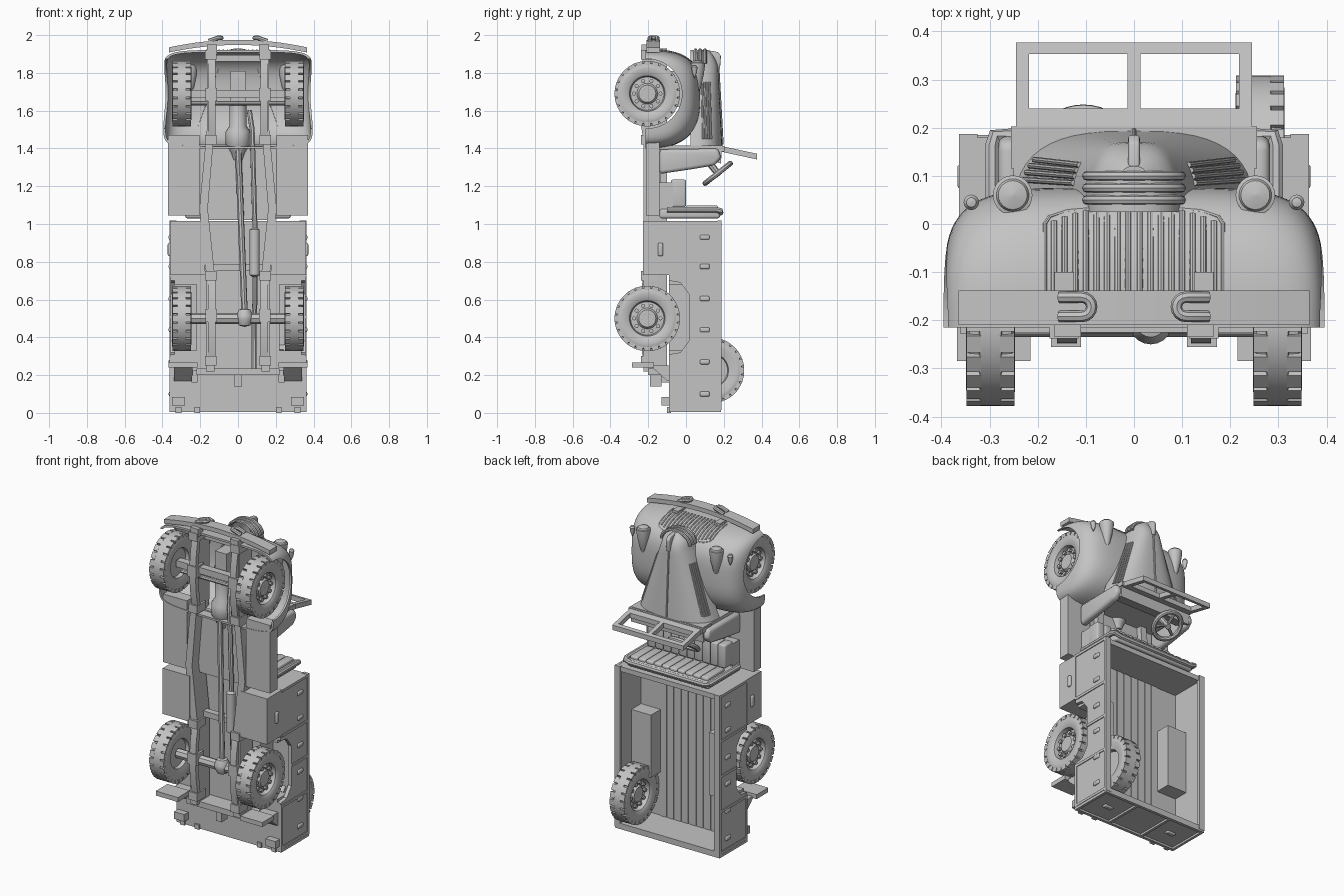
import bpy, bmesh, math
from mathutils import Vector, Matrix

cube = bpy.data.objects.get("Cube")
if cube:
    bpy.data.objects.remove(cube, do_unlink=True)

paint = bpy.data.materials.new("plain_grey")
paint.use_nodes = True
GREY = (0.55, 0.55, 0.55, 1)
paint.diffuse_color = GREY
paint.node_tree.nodes["Principled BSDF"].inputs["Base Color"].default_value = GREY
parts = []


def add(name, data, mirror=False):
    ob = bpy.data.objects.new(name, data)
    bpy.context.collection.objects.link(ob)
    if not data.materials:
        data.materials.append(paint)
    if mirror:
        ob.modifiers.new("mirror", "MIRROR")
    parts.append(ob)
    return ob


def finish(name, bm, mirror=False):
    bmesh.ops.recalc_face_normals(bm, faces=bm.faces)
    me = bpy.data.meshes.new(name)
    bm.to_mesh(me)
    bm.free()
    return add(name, me, mirror)


def prism(name, axis, a, b, pts, mirror=False, bevel=0):
    """Extrude a 2D outline along one axis."""
    place = {"x": lambda d, p, q: (d, p, q), "y": lambda d, p, q: (p, d, q)}[axis]
    bm = bmesh.new()
    lo, hi = ([bm.verts.new(place(d, *p)) for p in pts] for d in (a, b))
    bm.faces.new(lo)
    bm.faces.new(hi[::-1])
    for i in range(len(pts)):
        j = (i + 1) % len(pts)
        bm.faces.new((lo[i], lo[j], hi[j], hi[i]))
    ob = finish(name, bm, mirror)
    if bevel:
        m = ob.modifiers.new("bevel", "BEVEL")
        m.width, m.segments = bevel, 3
    return ob


def box(name, x, y, z, mirror=False, bevel=0):
    return prism(name, "x", *x, [(y[0], z[0]), (y[1], z[0]), (y[1], z[1]), (y[0], z[1])], mirror, bevel)


def tube(name, pts, r, mirror=False, cyclic=False):
    cu = bpy.data.curves.new(name, "CURVE")
    cu.dimensions, cu.bevel_depth, cu.bevel_resolution, cu.use_fill_caps = "3D", r, 2, True
    sp = cu.splines.new("POLY")
    sp.points.add(len(pts) - 1)
    for p, co in zip(sp.points, pts):
        p.co = (*co, 1)
    sp.use_cyclic_u = cyclic
    return add(name, cu, mirror)


def spin(bm, profile, origin, axis, n=32):
    """Turn (radius, offset) pairs about an axis."""
    rot = Vector(axis).to_track_quat("Z", "Y").to_matrix()
    rings = [[bm.verts.new(Vector(origin) + rot @ Vector((max(r, 1e-4) * math.cos(k * math.tau / n),
              max(r, 1e-4) * math.sin(k * math.tau / n), t))) for k in range(n)] for r, t in profile]
    for a, b in zip(rings, rings[1:]):
        for k in range(n):
            bm.faces.new((a[k], a[(k + 1) % n], b[(k + 1) % n], b[k]))
    bm.faces.new(rings[0][::-1])
    bm.faces.new(rings[-1])


def lathe(name, profile, origin, axis, mirror=False, n=32):
    bm = bmesh.new()
    spin(bm, profile, origin, axis, n)
    return finish(name, bm, mirror)


def spow(v, e):
    return math.copysign(abs(v) ** e, v)


def grid(name, rows, cap=False):
    bm = bmesh.new()
    vs = [[bm.verts.new(p) for p in row] for row in rows]
    for a, b in zip(vs, vs[1:]):
        for i in range(len(a) - 1):
            bm.faces.new((a[i], a[i + 1], b[i + 1], b[i]))
    if cap:
        bm.faces.new(vs[0][::-1])
        bm.faces.new(vs[-1])
    return finish(name, bm)


# Wheels: tyre, dished rim, close-set edge lugs and bolts in one shared mesh
bm = bmesh.new()
spin(bm, [(0, -.02), (.085, -.02), (.09, -.04), (.13, -.051), (.15, -.05), (.16, -.044), (.163, -.024), (.173, -.022),
          (.173, .022), (.163, .024), (.16, .044), (.15, .05), (.13, .051), (.1, .045), (.094, .04), (.088, .012),
          (.055, .015), (.045, .03), (0, .03)], (0, 0, 0), (1, 0, 0), 48)
for side in (-1, 1):
    for k in range(24):
        turn = Matrix.Rotation(k * math.tau / 24, 4, "X")
        bmesh.ops.create_cube(bm, size=1, matrix=turn @ Matrix.Translation((side * .035, 0, .162))
                              @ Matrix.Diagonal((.03, .036, .022, 1)))
for n, r, size in ((10, .07, .011), (6, .03, .006)):
    for k in range(n):
        a = k * math.tau / n
        spin(bm, [(size, .005), (size, .03), (0, .032)], (0, r * math.cos(a), r * math.sin(a)), (1, 0, 0), 8)
wheel = finish("front_left_wheel", bm)
wheel.location = (.298, -.205, 1.69)
for name, loc, flip in (("front_right_wheel", (-.298, -.205, 1.69), 1), ("rear_left_wheel", (.298, -.205, .5), 0),
                        ("rear_right_wheel", (-.298, -.205, .5), 1), ("spare_wheel", (.262, .135, .225), 1)):
    w = add(name, wheel.data.copy())
    w.location = loc
    w.rotation_euler.z = flip * math.pi


# Front body: hollow shell, full at the front, sloping at the back, with wheel openings
def shell(phi, th):
    k = abs(math.cos(phi))
    c = math.cos(th)
    return (.39 * spow(math.sin(phi), .4), -.215 + .285 * k ** .42 * abs(math.sin(th)) ** .75,
            1.66 + .255 * k ** .17 * spow(c, .55 if c > 0 else .78))


body = grid("front_body", [[shell(math.pi * (i / 40 - .5) * .998, math.pi * j / 36) for j in range(37)]
                           for i in range(41)])
m = body.modifiers.new("thickness", "SOLIDIFY")
m.thickness, m.offset = .012, 0
cutter = lathe("wheel_cutter", [(.184, -.5), (.184, .5)], (0, -.205, 1.69), (1, 0, 0), n=48)
core = box("wheel_cutter_core", (-.27, .27), (-.6, .4), (1.2, 2.2))
for target, tool in ((cutter, core), (body, cutter)):
    m = target.modifiers.new("cut", "BOOLEAN")
    m.operation, m.object = "DIFFERENCE", tool
    tool.hide_render = True


def front_z(y):
    s = ((y + .215) / .285) ** (1 / .75)
    return 1.664 + .255 * (1 - s * s) ** .275


# Grille bars and surround
for i in range(8):
    x = .012 + i * .022
    top = .035 - .03 * (i / 7) ** 2
    tube("grille_bar", [(x, y, front_z(y)) for y in [-.14 + (top + .14) * k / 8 for k in range(9)]], .007, True)
edge = [(.185, -.14 + .14 * k / 6) for k in range(7)] + [(.175, .015), (.14, .027), (.08, .032), (0, .035)]
tube("grille_surround", [(x, y, front_z(y)) for x, y in edge], .005, True)


# Hood: tapering arched loft
def hood_pt(z, a, grow=0):
    t = (z - 1.41) / .51
    w = (.25 - .155 * min(t / .85, 1)) * (1 if t < .85 else math.sqrt(max(.15, 1 - ((t - .85) / .16) ** 2)))
    h = .193 - .028 * t - (0 if t < .8 else .045 * ((t - .8) / .2) ** 2)
    return ((w + grow) * spow(math.cos(a), .7), .025 + (h + grow - .025) * abs(math.sin(a)) ** .75, z)


grid("hood", [[hood_pt(1.41 + .51 * k / 24, math.pi * j / 24) for j in range(25)] for k in range(25)], True)
for a in (.3, .4, .5, .6):
    for s in (1, -1):
        tube("hood_louvre", [hood_pt(1.45 + .3 * k / 6, a if s > 0 else math.pi - a, .001) for k in range(7)], .006)
tube("hood_ridge", [hood_pt(1.42 + .47 * k / 12, math.pi / 2, .001) for k in range(13)], .006)
for y in (.05, .075, .1):
    tube("nose_bar", [(.098 * math.sin(a), y, 1.85 + .07 * math.cos(a))
                      for a in [math.pi * (k / 16 - .5) for k in range(17)]], .01)
prism("nose_ornament", "x", -.012, .012, [(.115, 1.92), (.17, 1.91), (.185, 1.89), (.18, 1.82), (.13, 1.82)],
      bevel=.006)

# Lamps
lathe("headlight", [(0, -.15), (.018, -.12), (.034, -.05), (.041, 0), (.041, .012), (.034, .014), (.03, .022), (0, .03)],
      (.252, .06, 1.84), (0, 0, 1), True, 24)
lathe("marker_lamp", [(0, -.06), (.012, -.03), (.016, 0), (.01, .01), (0, .012)], (.338, .045, 1.83), (0, 0, 1), True, 16)

# Bumper and tow hooks
arc = [-.365 + .73 * k / 16 for k in range(17)]
prism("bumper", "y", -.21, -.138, [(x, 1.975 - .3 * x * x) for x in arc] + [(x, 1.948 - .3 * x * x) for x in arc[::-1]])
bend = [math.pi * (.5 + k / 8) for k in range(9)]
tube("tow_hook", [(.155, -.152, 1.968)] + [(.108 + .02 * math.cos(a), -.172 + .02 * math.sin(a), 1.985) for a in bend]
     + [(.155, -.192, 1.968)], .012, True)
box("bumper_bracket", (.11, .165), (-.235, -.19), (1.9, 1.95), True)

# Cab floor, cowl, dash and windscreen
box("running_board", (.205, .37), (-.212, -.14), (1.045, 1.47), True)
box("cab_floor", (-.21, .21), (-.16, -.135), (1.045, 1.42))
box("firewall", (-.25, .25), (-.15, .19), (1.395, 1.415))
box("cowl_top", (-.255, .255), (.115, .203), (1.385, 1.412))
prism("cowl_side", "x", .235, .282, [(-.14, 1.395), (.17, 1.4), (.187, 1.35), (.15, 1.31), (.03, 1.29), (-.14, 1.265)],
      True, .018)
prism("dashboard", "x", -.25, .25, [(.19, 1.4), (.185, 1.32), (.09, 1.35), (.09, 1.4)])


def pane_bar(name, x, y0, y1, mirror=False):
    z = lambda y: 1.412 - (y - .19) * .216
    prism(name, "x", *x, [(y0, z(y0)), (y1, z(y1)), (y1, z(y1) - .03), (y0, z(y0) - .03)], mirror)


pane_bar("windscreen_sill", (-.245, .245), .19, .24)
pane_bar("windscreen_header", (-.245, .245), .353, .377)
pane_bar("windscreen_post", (.218, .245), .24, .353, True)
pane_bar("windscreen_divider", (-.013, .013), .24, .353)

# Steering wheel
hub, n = Vector((-.105, .168, 1.268)), Vector((0, .62, -.785))
u = Vector((1, 0, 0))
v = n.cross(u)
rim = [hub + .085 * (u * math.cos(k * math.tau / 32) + v * math.sin(k * math.tau / 32)) for k in range(32)]
tube("steering_rim", rim, .014, cyclic=True)
for k in (2, 13, 24):
    tube("steering_spoke", [hub, rim[k]], .009)
tube("steering_column", [hub + n * .015, hub - n * .18], .018)

# Bench seat with ribs
box("seat_base", (-.27, .27), (-.14, -.07), (1.06, 1.22))
box("seat_back", (-.28, .28), (-.14, .18), (1.03, 1.08), bevel=.012)
for i in range(10):
    x = -.243 + i * .054
    box("seat_cushion_rib", (x - .026, x + .026), (-.08, 0), (1.09, 1.235), bevel=.01)
    box("seat_back_rib", (x - .026, x + .026), (0, .17), (1.07, 1.098), bevel=.01)
tube("seat_rail", [(0, .182, 1.06), (.26, .182, 1.06), (.29, .182, 1.07), (.295, .16, 1.075), (.295, -.1, 1.075)],
     .016, True)

# Cargo bed: floor, walls, wheel boxes, slats
side = [(.18, .02), (.18, 1.015), (-.09, 1.015), (-.09, .7), (-.03, .69), (.015, .63), (.015, .38), (-.03, .32),
        (-.09, .31), (-.09, .02)]
prism("bed_side", "x", .335, .358, side, True)
box("bed_floor", (-.21, .21), (-.09, -.035), (.03, 1.0))
box("bed_floor_rear", (.21, .336), (-.09, -.035), (.03, .32), True)
box("bed_floor_front", (.21, .336), (-.09, -.035), (.69, 1.0), True)
box("bed_front_wall", (-.34, .34), (-.09, .18), (.985, 1.015))
box("wheel_box_top", (.21, .336), (.03, .06), (.32, .69), True)
box("wheel_box_inner", (.2, .22), (-.09, .06), (.32, .69), True)
for z in (.31, .68):
    box("wheel_box_end", (.2, .336), (-.09, .06), (z, z + .02), True)
for i in range(4):
    box("floor_slat", (.006 + i * .05, .048 + i * .05), (-.04, -.03), (.04, .985), True)
box("bed_top_rim", (.325, .363), (.168, .187), (.015, 1.018), True)
box("bed_bottom_rim", (.35, .363), (-.09, -.075), (.02, .3), True)
for z in (.022, .28, .5, .72, 1.0):
    box("side_rib", (.35, .363), (-.085 if z < .3 or z > .7 else .015, .18), (z, z + .016), True)
for z in (.1, .27, .44, .605, .775, .93):
    box("side_handle", (.35, .367), (.073, .125), (z - .013, z + .013), True, .008)

# Tailgate with framed panels
box("tailgate", (-.36, .36), (-.09, .185), (.016, .04))
for y in (-.09, .167):
    box("tailgate_rail", (-.362, .362), (y, y + .018), (.004, .02))
for x in (.11, .346):
    box("tailgate_rib", (x, x + .016), (-.09, .185), (.004, .02), True)
for x in (.2, .3):
    box("tailgate_hinge", (x, x + .03), (-.1, -.08), (0, .03), True)
box("tailgate_handle", (.2, .26), (.03, .06), (.005, .02), True, .006)

# Side lockers, steps and rear fittings
box("side_locker", (.175, .36), (-.228, -.085), (.73, 1.015), True)
box("locker_handle", (.35, .372), (-.148, -.122), (.83, .9), True, .008)
box("rear_step", (.215, .368), (-.285, -.17), (.24, .268), True)
prism("step_bracket", "x", .24, .34, [(-.19, .25), (-.08, .25), (-.08, .17), (-.1, .17)], True)
box("rear_block", (.28, .35), (-.13, -.09), (.04, .085), True)
box("rear_stop", (.215, .245), (-.13, -.09), (.16, .225), True)
box("rear_crossmember", (-.22, .22), (-.2, -.09), (.2, .235))
box("tow_bracket", (-.02, .02), (-.19, -.13), (.14, .21))

# Chassis rails, springs and cross members
prism("chassis_rail", "y", -.225, -.1, [(.125, 1.93), (.165, 1.93), (.165, 1.5), (.205, 1.08), (.17, .75), (.17, .22),
                                        (.125, .22), (.125, .75), (.16, 1.08), (.125, 1.5)], True)
for zc in (1.67, .5):
    ts = [k / 6 - 1 for k in range(13)]
    prism("leaf_spring", "x", .118, .16, [(-.25 + .03 * t * t, zc + .24 * t) for t in ts]
          + [(-.22 + .025 * t * t, zc + .24 * t) for t in ts[::-1]], True)
    box("spring_clamp", (.11, .172), (-.255, -.18), (zc - .02, zc + .05), True)
    for dz in (-.23, .22):
        box("spring_shackle", (.115, .175), (-.238, -.15), (zc + dz - .02, zc + dz + .03), True)
for z in (.75, 1.02, 1.86):
    box("cross_member", (-.16, .16), (-.16, -.12), (z, z + .035))

# Axles and driveline
tube("rear_axle", [(-.27, -.205, .5), (.27, -.205, .5)], .03)
lathe("differential", [(0, -.05), (.03, -.042), (.045, -.01), (.045, .01), (.03, .042), (0, .05)],
      (.035, -.205, .505), (0, 0, 1), n=20)
box("front_axle", (-.27, .27), (-.225, -.18), (1.67, 1.71))
tube("steering_link", [(-.25, -.2, 1.64), (.25, -.2, 1.64)], .012)
tube("drive_shaft", [(0, -.18, 1.42), (.035, -.205, .52)], .017)
lathe("gearbox", [(.025, -.1), (.04, -.06), (.065, -.02), (.065, .05), (.045, .08), (.045, .2)],
      (0, -.15, 1.44), (0, 0, 1), n=16)
box("engine_sump", (-.04, .04), (-.17, .04), (1.62, 1.81))

# Exhaust
tube("exhaust_pipe", [(.06, -.16, 1.6), (.075, -.19, 1.5), (.09, -.19, .97), (.09, -.18, .6), (.085, -.13, .5),
                      (.085, -.15, .22)], .014)
lathe("muffler", [(.012, -.13), (.027, -.12), (.027, .12), (.012, .13)], (.088, -.195, .85), (0, 0, 1), n=16)

# Apply modifiers, remove helpers, set shading
bpy.ops.object.select_all(action="DESELECT")
for ob in parts:
    ob.select_set(True)
bpy.context.view_layer.objects.active = body
bpy.ops.object.convert(target="MESH")
for helper in (cutter, core):
    bpy.data.objects.remove(helper, do_unlink=True)
bpy.ops.object.shade_smooth_by_angle(angle=math.radians(35))
